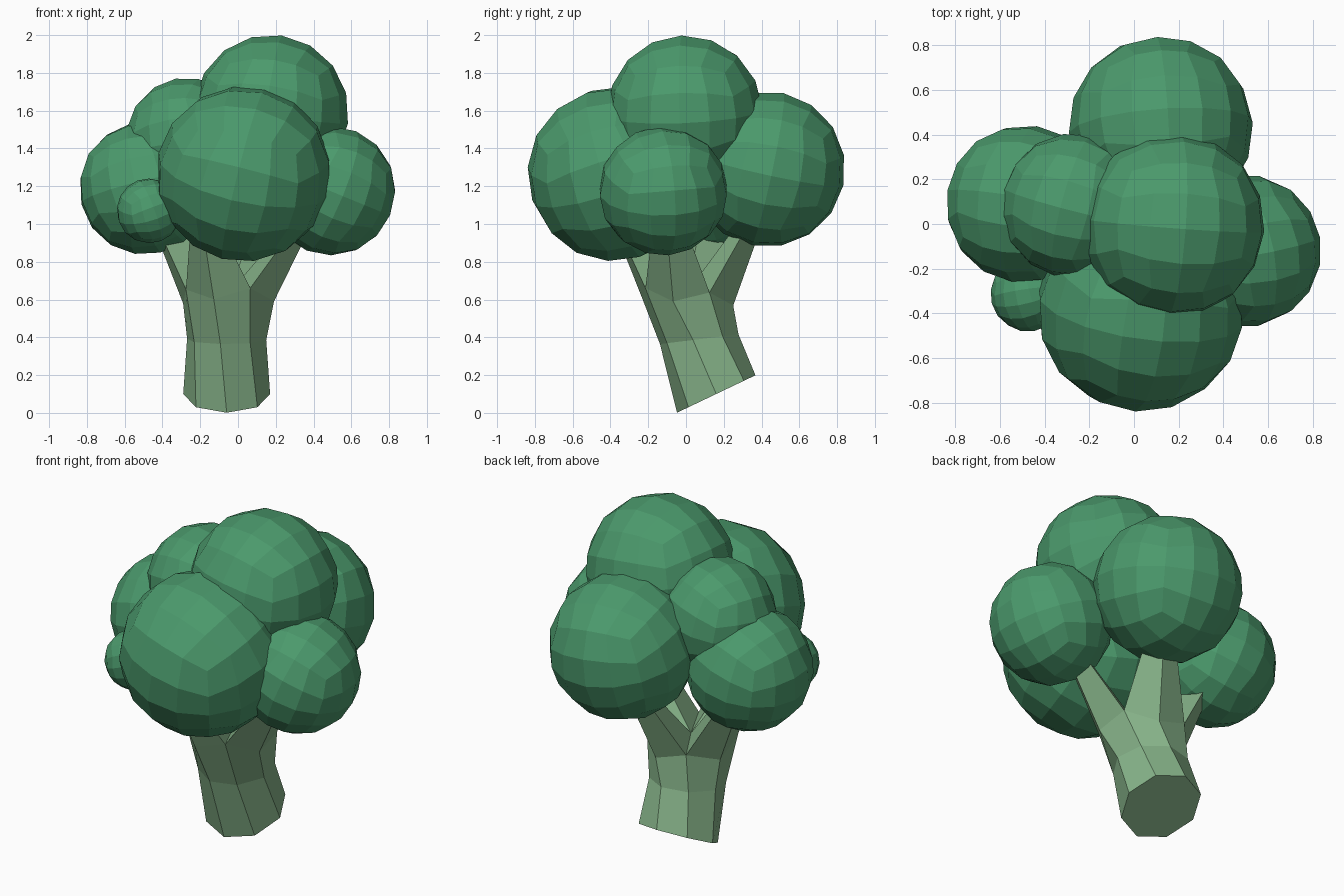
import bpy, bmesh
from math import sin, cos, tan, pi, radians
from mathutils import Vector, Euler

if "Cube" in bpy.data.objects:
    bpy.data.objects.remove(bpy.data.objects["Cube"])


def material(name, rgb):
    m = bpy.data.materials.new(name)
    m.diffuse_color = (*rgb, 1)
    m.use_nodes = True
    m.node_tree.nodes["Principled BSDF"].inputs["Base Color"].default_value = m.diffuse_color
    return m


floret_green = material("floret_green", (0.07, 0.32, 0.15))
stem_green = material("stem_green", (0.24, 0.45, 0.25))


def finish(bm, name, mat):
    bmesh.ops.recalc_face_normals(bm, faces=bm.faces[:])
    me = bpy.data.meshes.new(name)
    bm.to_mesh(me)
    bm.free()
    me.materials.append(mat)
    ob = bpy.data.objects.new(name, me)
    bpy.context.collection.objects.link(ob)
    return ob


def floret(name, centre, r, rot):
    # faceted ball: cube with 4 x 4 faces per side, pushed out to a sphere
    bm = bmesh.new()
    bmesh.ops.create_cube(bm, size=2)
    bmesh.ops.subdivide_edges(bm, edges=bm.edges[:], cuts=3, use_grid_fill=True)
    turn = Euler([radians(a) for a in rot]).to_matrix()
    for v in bm.verts:
        p = Vector([tan(c * pi / 4) for c in v.co]).normalized()
        v.co = Vector(centre) + turn @ p * r
    finish(bm, name, floret_green)


# Florets: centre, radius, rotation in degrees
for name, c, r, rot in [
    ("floret_top", (0.175, -0.005, 1.59), 0.412, (2, 8, -4)),
    ("floret_front", (0.03, -0.375, 1.265), 0.465, (18, 14, -4)),
    ("floret_back", (0.12, 0.43, 1.29), 0.413, (-12, 5, 3)),
    ("floret_right", (0.495, -0.12, 1.175), 0.342, (5, 22, 12)),
    ("floret_left", (-0.49, 0.09, 1.19), 0.353, (-5, -14, -8)),
    ("floret_upper_left", (-0.27, 0.08, 1.45), 0.325, (4, -10, -15)),
    ("floret_small", (-0.47, -0.31, 1.07), 0.172, (15, -20, 10)),
]:
    floret(name, c, r, rot)

# Stem: eight-sided rings (centre, radius, tilt, twist) with an angled cut base
bm = bmesh.new()
rings = []
for (cx, cy, cz), r, tilt, twist in [
    ((-0.06, 0.16, 0.10), 0.23, 25.5, 0),
    ((-0.06, 0.07, 0.39), 0.212, 7, -9),
    ((-0.05, 0.01, 0.615), 0.253, -4, -18),
]:
    t = radians(tilt)
    ring = []
    for i in range(8):
        a = i * pi / 4 + radians(twist)
        ring.append(bm.verts.new((cx + r * cos(a), cy + r * sin(a) * cos(t),
                                  cz + r * sin(a) * sin(t))))
    rings.append(ring)
for i, v in enumerate(rings[2]):
    v.co.z += 0.03 if i % 2 else -0.03
for lo, hi in zip(rings, rings[1:]):
    for i in range(8):
        j = (i + 1) % 8
        bm.faces.new((lo[i], lo[j], hi[j], hi[i]))
bm.faces.new(rings[0][::-1])

# Branches: each quarter of the rim is drawn out into a floret
hub = bm.verts.new((-0.04, 0.01, 0.645))
top = rings[2]
ends = [(0.35, -0.09, 1.02), (0.11, 0.36, 1.02),
        (-0.41, 0.10, 1.02), (-0.17, -0.33, 0.98)]
for k, end in enumerate(ends):
    base = [top[2 * k - 1], top[2 * k], top[2 * k + 1], hub]
    mid = sum((v.co for v in base), Vector()) / 4
    tip = [bm.verts.new(Vector(end) + (v.co - mid) * 0.45) for v in base]
    for i in range(4):
        j = (i + 1) % 4
        bm.faces.new((base[i], base[j], tip[j], tip[i]))
    bm.faces.new(tip)
finish(bm, "stem", stem_green)
